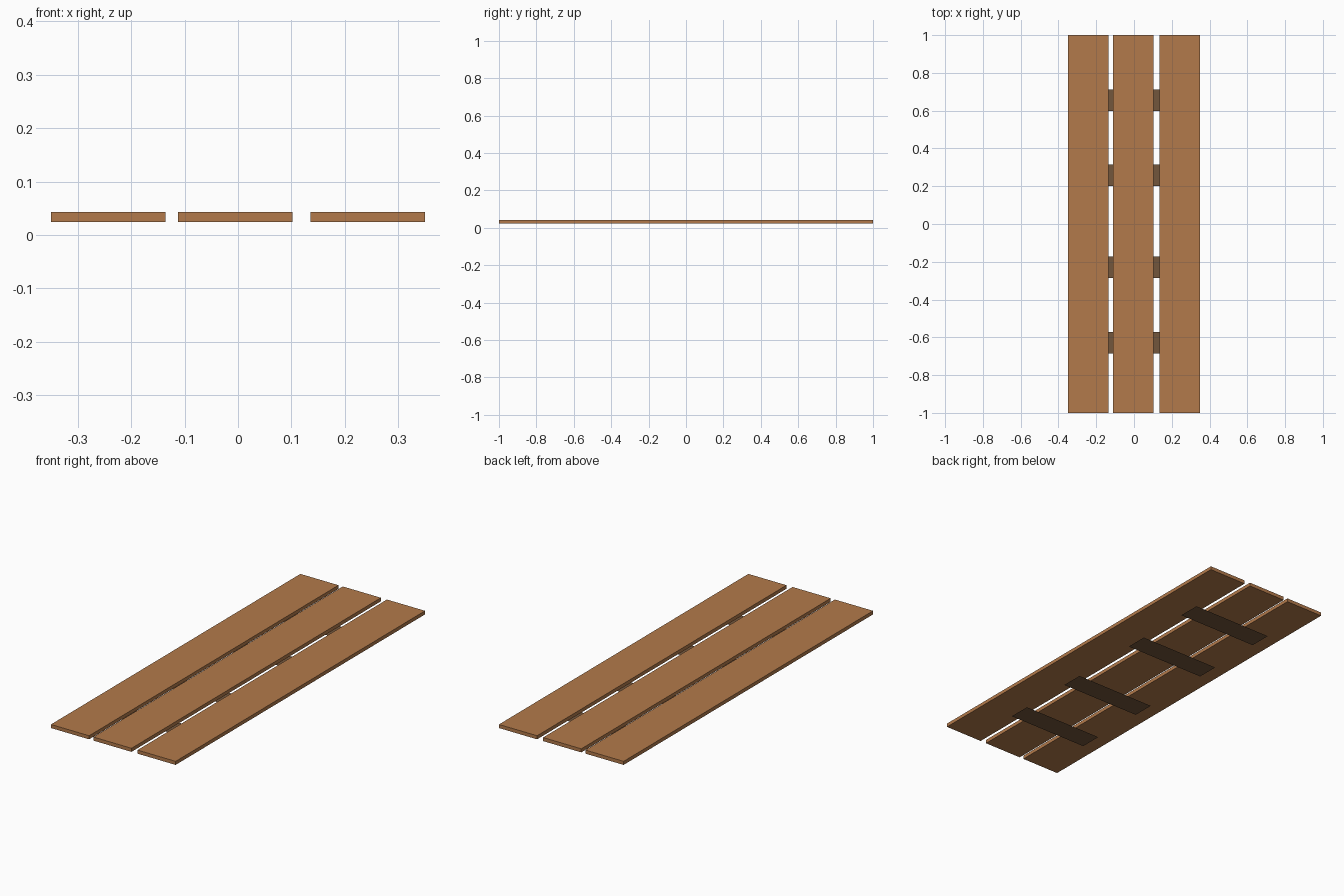
import bpy, bmesh
from mathutils import Matrix

if "Cube" in bpy.data.objects:
    bpy.data.objects.remove(bpy.data.objects["Cube"])


def material(name, colour):
    m = bpy.data.materials.new(name)
    m.diffuse_color = (*colour, 1.0)
    m.use_nodes = True
    m.node_tree.nodes["Principled BSDF"].inputs["Base Color"].default_value = m.diffuse_color
    return m


plank_wood = material("warm plank wood", (0.45, 0.195, 0.07))
batten_wood = material("dark batten wood", (0.17, 0.093, 0.045))


def add_object(name, bm, mat):
    mesh = bpy.data.meshes.new(name)
    bm.to_mesh(mesh)
    bm.free()
    mesh.materials.append(mat)
    bpy.context.collection.objects.link(bpy.data.objects.new(name, mesh))


# Three long planks, with slightly uneven gaps
Z0, Z1, WIDTH = 0.0245, 0.0427, 0.214
for side, x in (("left", -0.243), ("middle", -0.005), ("right", 0.243)):
    bm = bmesh.new()
    bmesh.ops.create_cube(bm, size=1, matrix=Matrix.Translation((x, 0, (Z0 + Z1) / 2))
                          @ Matrix.Diagonal((WIDTH, 2.0, Z1 - Z0, 1)))
    add_object(side + "_plank", bm, plank_wood)

# Four paper-thin cross battens lying on the ground under the planks
for i, y in enumerate((-0.628, -0.230, 0.258, 0.656)):
    bm = bmesh.new()
    bmesh.ops.create_grid(bm, x_segments=1, y_segments=1, size=0.5,
                          matrix=Matrix.Translation((-0.025, y, 0))
                          @ Matrix.Diagonal((0.453, 0.114, 1, 1)))
    add_object(f"cross_batten_{i + 1}", bm, batten_wood)
